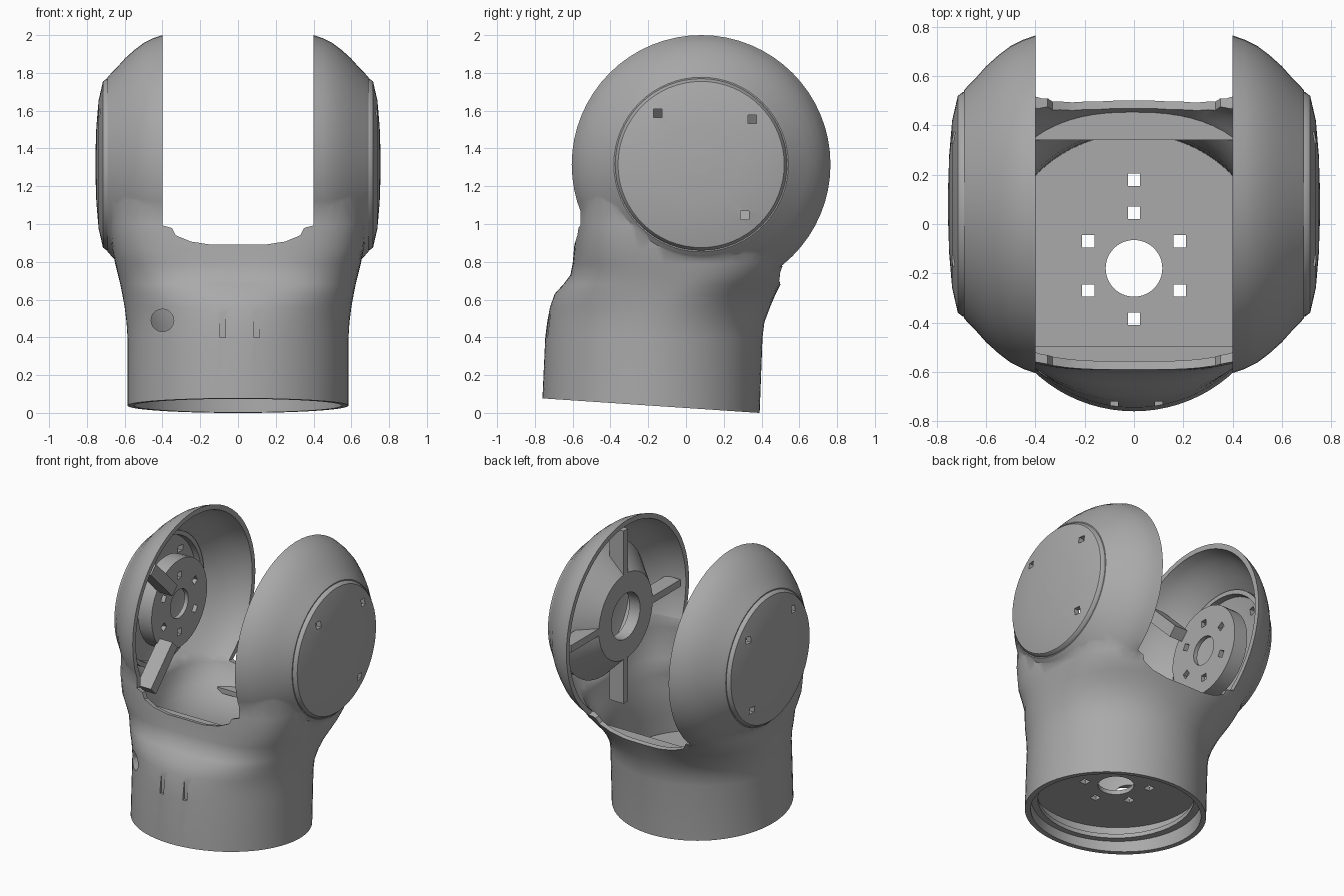
import bpy, bmesh, math
from mathutils import Vector, Matrix

if "Cube" in bpy.data.objects:
    bpy.data.objects.remove(bpy.data.objects["Cube"], do_unlink=True)

grey = bpy.data.materials.new("plain grey")
grey.use_nodes = True
COLOUR = (0.4, 0.4, 0.4, 1)
grey.diffuse_color = COLOUR
grey.node_tree.nodes["Principled BSDF"].inputs["Base Color"].default_value = COLOUR

PIVOT = Vector((0, 0.08, 1.315))   # axis of the fork joint
BASE_Y = -0.18                     # axis of the round base
WALL = 0.035
parts = []


def finish(name, bm):
    bmesh.ops.recalc_face_normals(bm, faces=bm.faces)
    mesh = bpy.data.meshes.new(name)
    bm.to_mesh(mesh)
    bm.free()
    obj = bpy.data.objects.new(name, mesh)
    bpy.context.collection.objects.link(obj)
    mesh.materials.append(grey)
    parts.append(obj)
    return obj


def loft(name, rings, cyclic=False):
    """Skin a list of rings; cap the ends, or close it into a tube."""
    bm = bmesh.new()
    loops = [[bm.verts.new(p) for p in ring] for ring in rings]
    pairs = list(zip(loops, loops[1:]))
    if cyclic:
        pairs.append((loops[-1], loops[0]))
    else:
        bm.faces.new(loops[0])
        bm.faces.new(loops[-1])
    for a, b in pairs:
        for i in range(len(a)):
            j = (i + 1) % len(a)
            bm.faces.new((a[i], a[j], b[j], b[i]))
    return finish(name, bm)


def circle(n):
    return [(math.cos(2 * math.pi * i / n), math.sin(2 * math.pi * i / n)) for i in range(n)]


def lathe_x(name, profile, n=64, cyclic=False, centre=PIVOT):
    rings = [[centre + Vector((x, r * c, r * s)) for c, s in circle(n)] for x, r in profile]
    return loft(name, rings, cyclic)


def lathe_z(name, profile, n=64, cyclic=False, centre=(0, BASE_Y, 0)):
    rings = [[Vector(centre) + Vector((r * c, r * s, z)) for c, s in circle(n)] for r, z in profile]
    return loft(name, rings, cyclic)


def box(name, centre, size, turn_x=0):
    bm = bmesh.new()
    m = Matrix.Translation(centre) @ Matrix.Rotation(turn_x, 4, 'X') @ Matrix.Diagonal((*size, 1))
    bmesh.ops.create_cube(bm, size=1, matrix=m)
    return finish(name, bm)


def boolean(target, tool, operation='DIFFERENCE'):
    mod = target.modifiers.new("bool", 'BOOLEAN')
    mod.operation, mod.solver, mod.object = operation, 'EXACT', tool
    bpy.context.view_layer.update()
    with bpy.context.temp_override(object=target, active_object=target):
        bpy.ops.object.modifier_apply(modifier=mod.name)
    parts.remove(tool)
    bpy.data.objects.remove(tool, do_unlink=True)


# Neck: round tilted foot turning squarer towards the fork
# (z, front y, back y, half width, squareness)
NECK = [(0.038, -0.76, 0.39, 0.585, 2), (0.4, -0.745, 0.405, 0.585, 2), (0.48, -0.735, 0.415, 0.59, 2),
        (0.56, -0.72, 0.445, 0.6, 2.1), (0.63, -0.695, 0.475, 0.613, 2.3),
        (0.68, -0.65, 0.5, 0.623, 2.6), (0.73, -0.612, 0.525, 0.635, 2.9),
        (0.79, -0.6, 0.545, 0.65, 3.2), (0.87, -0.593, 0.55, 0.667, 3.6),
        (1.0, -0.58, 0.55, 0.682, 3.8), (1.15, -0.58, 0.54, 0.683, 3.6), (1.3, -0.59, 0.52, 0.68, 3.4)]


def neck(name, inset):
    rings = []
    for k, (z, front, back, half, n) in enumerate(NECK):
        mid, ry, rx = (front + back) / 2, (back - front) / 2 - inset, half - inset
        ring = []
        for c, s in circle(80):
            r = (abs(c) ** n + abs(s) ** n) ** (-1 / n)
            x, y = rx * r * c, mid + ry * r * s
            tilt = -0.067 * (y - BASE_Y) - (0.1 if inset else 0) if k == 0 else 0
            ring.append((x, y, z + tilt))
        rings.append(ring)
    return loft(name, rings)


# Round head, later split into two cheeks (x, radius)
HALF = [(0.2, 0.685), (0.4, 0.685), (0.45, 0.668), (0.5, 0.643), (0.55, 0.605),
        (0.6, 0.56), (0.64, 0.515), (0.67, 0.485), (0.69, 0.462)]


def head(name, inset):
    side = [(x, r - inset) for x, r in HALF]
    if inset:
        side.append((0.75, 0.425))
    return lathe_x(name, [(-x, r) for x, r in reversed(side)] + side)


shell = neck("fork_shell", 0)
boolean(shell, head("head", 0), 'UNION')
boolean(shell, neck("neck_cavity", WALL))
boolean(shell, head("head_cavity", WALL))

# Slot between the cheeks, lower towards the back
edge = [(0.4, 1.0), (0.35, 0.985), (0.33, 0.945), (0.25, 0.91), (0.14, 0.892)]
outline = [(0.4, 3)] + edge + [(-x, z) for x, z in reversed(edge)] + [(-0.4, 3)]
boolean(shell, loft("slot", [[(x, y, z - 0.19 * (y + 0.6)) for x, z in outline] for y in (-1, 1)]))

# Shelves inside the front and back of the slot, trimmed to the wall
for name, y, z, depth in (("front_lip", -0.54, 0.855, 0.09), ("back_lip", 0.42, 0.64, 0.16)):
    lip = box(name, (0, y, z), (0.8, depth, 0.035))
    boolean(lip, neck("trim", WALL / 2), 'INTERSECT')

# Cable port and shallow front grooves
port = lathe_z("port", [(0.06, -0.3), (0.06, 0.3)], 20, centre=(0, 0, 0))
port.data.transform(Matrix.Translation((-0.4, -0.75, 0.49)) @ Matrix.Rotation(math.pi / 2, 4, 'X'))
boolean(shell, port)
for x in (-0.08, 0.1):
    boolean(shell, box("groove", (x, -0.765, 0.5), (0.03, 0.09, 0.2)))

# Domed side caps with small square holes
for side, label in ((1, "left"), (-1, "right")):
    dome = [(0.64, 0.455), (0.695, 0.455), (0.715, 0.44), (0.738, 0.34), (0.75, 0.2), (0.755, 0.05),
            (0.72, 0.05), (0.71, 0.3), (0.68, 0.42), (0.64, 0.425)]
    cap = lathe_x(label + "_cap", [(side * x, r) for x, r in dome], cyclic=True)
    lathe_x(label + "_cap_centre", [(side * 0.725, 0.055), (side * 0.755, 0.052)], 32)
    for dy, dz in ((-0.23, 0.27), (0.27, 0.24), (0.23, -0.27)):
        boolean(cap, box("hole", PIVOT + Vector((side * 0.7, dy, dz)), (0.2, 0.045, 0.045)))


def spokes(label, side, angles, width):
    for i, a in enumerate(angles):
        mid = PIVOT + Vector((side * 0.47, math.cos(a) * 0.44, math.sin(a) * 0.44))
        box(f"{label}_spoke_{i + 1}", mid, (0.11, 0.34, width), a)


# Left bearing hub: flared ring on four spokes
lathe_x("left_hub", [(0.415, 0.3), (0.59, 0.47), (0.605, 0.45), (0.44, 0.28),
                     (0.5, 0.18), (0.5, 0.16), (0.415, 0.16)], 40, True)
spokes("left_hub", 1, [i * math.pi / 2 for i in range(4)], 0.05)

# Right bearing plate: drilled disc with a short rim on two front arms
plate = lathe_x("right_plate", [(-0.515, 0.31), (-0.515, 0.1), (-0.545, 0.1), (-0.545, 0.28),
                                (-0.62, 0.28), (-0.62, 0.31)], 40, True)
for i in range(6):
    a = i * math.pi / 3 + math.pi / 6
    spot = PIVOT + Vector((-0.53, math.cos(a) * 0.2, math.sin(a) * 0.2))
    boolean(plate, box("hole", spot, (0.1, 0.045, 0.045), a))
spokes("right_plate", -1, [math.pi * 0.75, math.pi * 1.25], 0.08)

# Mounting floor inside the base, with centre bore and bolt holes
floor = lathe_z("floor", [(0.553, 0.24), (0.553, 0.27), (0.115, 0.27), (0.115, 0.24)], 48, True)
bolts = [(x, y) for x in (-0.185, 0.185) for y in (-0.07, -0.27)] + [(0, 0.045), (0, 0.18), (0, -0.385)]
for x, y in bolts:
    boolean(floor, box("hole", (x, y, 0.25), (0.05, 0.05, 0.2)))
lathe_z("inner_ledge", [(0.553, 0.14), (0.553, 0.17), (0.5, 0.17), (0.5, 0.14)], 48, True)

# Smooth shading with sharp edges kept
bpy.ops.object.select_all(action='DESELECT')
for obj in parts:
    obj.select_set(True)
bpy.context.view_layer.objects.active = shell
bpy.ops.object.shade_smooth_by_angle(angle=math.radians(38))
